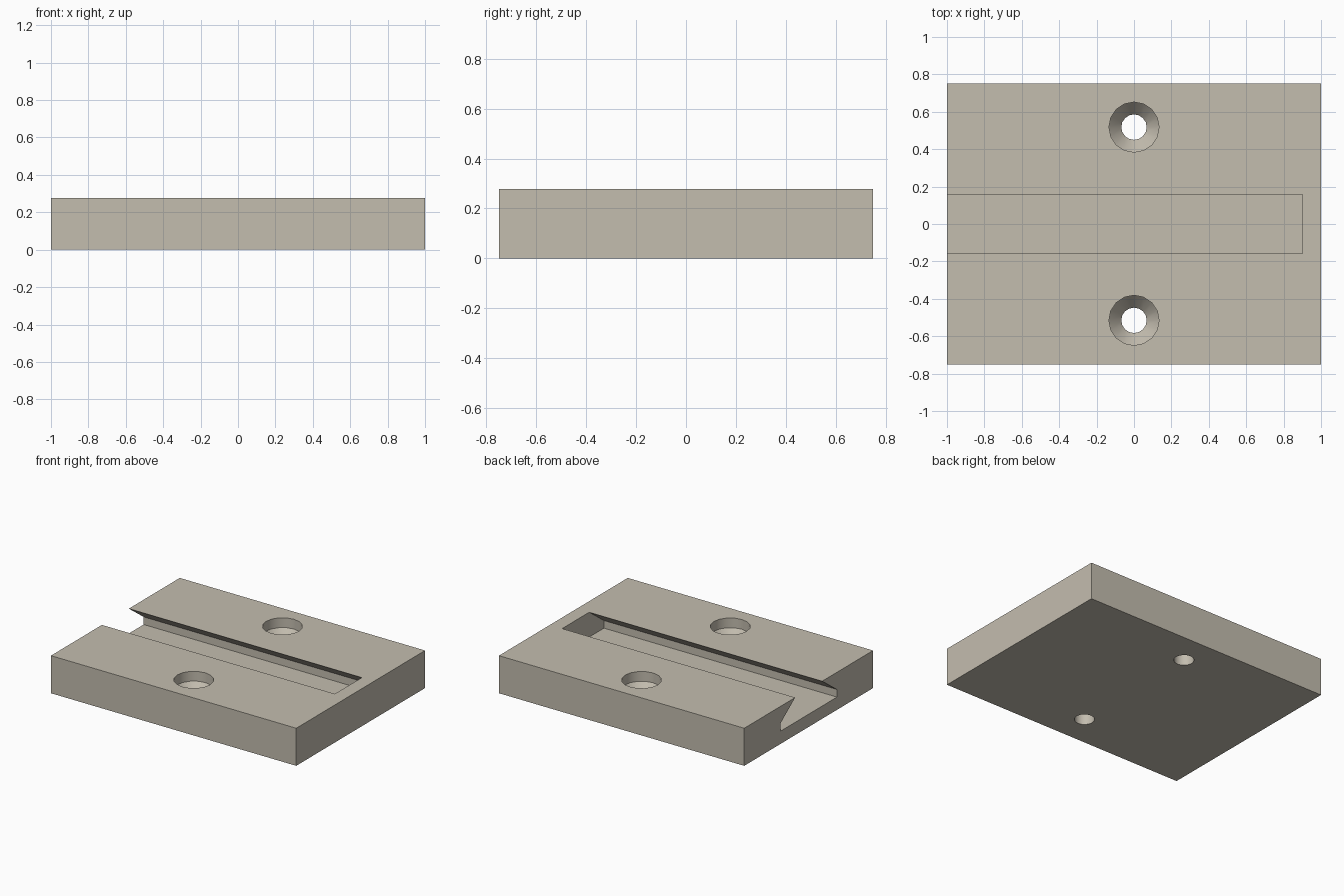
import bpy, bmesh, math

if "Cube" in bpy.data.objects:
    bpy.data.objects.remove(bpy.data.objects["Cube"])

L, W, H = 2.0, 1.5, 0.277        # plate size
SIDES = 16                       # facets round the screw holes

mat = bpy.data.materials.new("warm_grey")
mat.diffuse_color = (0.55, 0.51, 0.43, 1)
mat.use_nodes = True
mat.node_tree.nodes["Principled BSDF"].inputs["Base Color"].default_value = mat.diffuse_color


def make_object(name, bm):
    bmesh.ops.recalc_face_normals(bm, faces=bm.faces)
    mesh = bpy.data.meshes.new(name)
    bm.to_mesh(mesh)
    bm.free()
    mesh.materials.append(mat)
    obj = bpy.data.objects.new(name, mesh)
    bpy.context.collection.objects.link(obj)
    return obj


def dovetail_cutter(x0, x1):
    # undercut slot profile in (y, z), mirrored, extruded along x
    slope = (0.33 - 0.157) / 0.127
    top = 0.05
    half = [(0.33, 0.094), (0.33, 0.15), (0.157 - slope * top, H + top)]
    profile = half + [(-y, z) for y, z in reversed(half)]
    bm = bmesh.new()
    face = bm.faces.new([bm.verts.new((x0, y, z)) for y, z in profile])
    ext = bmesh.ops.extrude_face_region(bm, geom=[face])
    verts = [v for v in ext["geom"] if isinstance(v, bmesh.types.BMVert)]
    bmesh.ops.translate(bm, verts=verts, vec=(x1 - x0, 0, 0))
    return make_object("slot_cutter", bm)


def screw_hole_cutter(y):
    # through hole, conical seat and head recess as stacked rings (radius, z)
    bm = bmesh.new()
    rings = []
    for r, z in [(0.068, -0.1), (0.068, 0.13), (0.134, 0.205), (0.134, H + 0.1)]:
        rings.append([bm.verts.new((r * math.cos(a), y + r * math.sin(a), z))
                      for a in (2 * math.pi * i / SIDES for i in range(SIDES))])
    for low, high in zip(rings, rings[1:]):
        for i in range(SIDES):
            j = (i + 1) % SIDES
            bm.faces.new((low[i], low[j], high[j], high[i]))
    bm.faces.new(rings[0])
    bm.faces.new(rings[-1])
    return make_object("hole_cutter", bm)


# base plate
bm = bmesh.new()
bmesh.ops.create_cube(bm, size=1)
bmesh.ops.scale(bm, vec=(L, W, H), verts=bm.verts)
bmesh.ops.translate(bm, vec=(0, 0, H / 2), verts=bm.verts)
plate = make_object("mounting_plate", bm)

# cut the dovetail slot (open at the left end) and both screw holes
bpy.context.view_layer.objects.active = plate
plate.select_set(True)
for cutter in (dovetail_cutter(-1.1, 0.9), screw_hole_cutter(0.518), screw_hole_cutter(-0.515)):
    cutter.hide_render = True
    mod = plate.modifiers.new("cut", 'BOOLEAN')
    mod.operation = 'DIFFERENCE'
    mod.solver = 'EXACT'
    mod.object = cutter
    bpy.ops.object.modifier_apply(modifier=mod.name)
    bpy.data.objects.remove(cutter)

bpy.ops.object.shade_smooth_by_angle(angle=math.radians(30))
